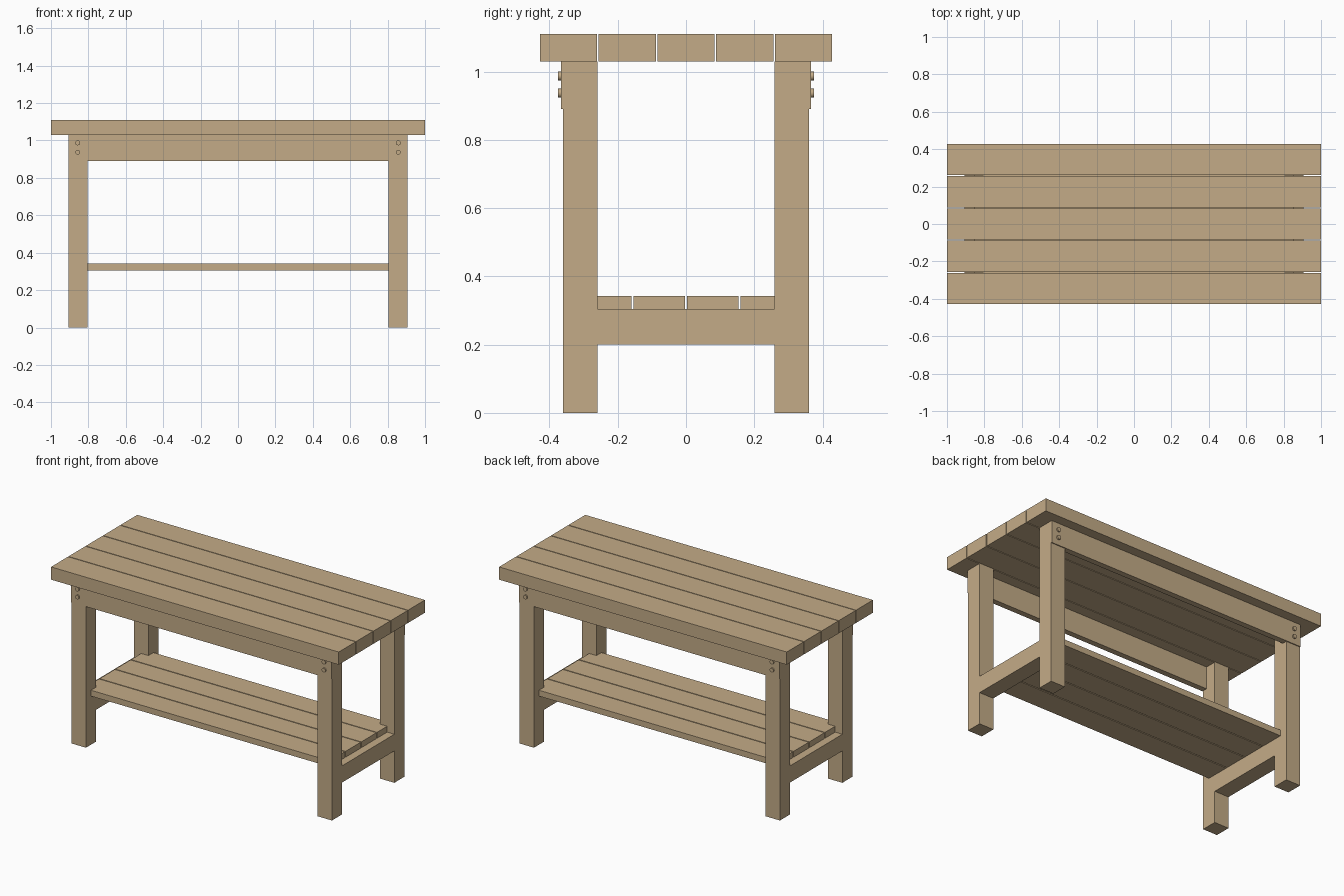
import bpy
import math

cube = bpy.data.objects.get("Cube")
if cube:
    bpy.data.objects.remove(cube, do_unlink=True)

WOOD = (0.55, 0.41, 0.245, 1.0)
wood = bpy.data.materials.new("light wood")
wood.use_nodes = True
wood.diffuse_color = WOOD
wood.node_tree.nodes["Principled BSDF"].inputs["Base Color"].default_value = WOOD


def box(name, x, y, z):
    """Box spanning the (low, high) ranges on each axis."""
    spans = (x, y, z)
    bpy.ops.mesh.primitive_cube_add(size=1, location=[(a + b) / 2 for a, b in spans])
    ob = bpy.context.object
    ob.name = name
    ob.scale = [abs(b - a) for a, b in spans]
    bpy.ops.object.transform_apply(location=False, rotation=False, scale=True)
    ob.data.materials.append(wood)
    return ob


def bolt(name, x, y, z):
    """Round bolt head whose axis runs front to back."""
    bpy.ops.mesh.primitive_cylinder_add(vertices=16, radius=0.013, depth=0.02,
                                        location=(x, y, z), rotation=(math.pi / 2, 0, 0))
    ob = bpy.context.object
    ob.name = name
    ob.data.materials.append(wood)
    bpy.ops.object.shade_smooth_by_angle(angle=math.radians(40))


def boards(name, count, half_x, half_y, gap, z):
    """Row of long parallel boards separated by narrow gaps."""
    width = (2 * half_y - gap * (count - 1)) / count
    for i in range(count):
        y = -half_y + i * (width + gap)
        box(f"{name}_{i + 1}", (-half_x, half_x), (y, y + width), z)


LEG_IN_X, LEG_OUT_X = 0.805, 0.905
LEG_IN_Y, LEG_OUT_Y = 0.26, 0.36
TOP_Z = 1.03

# Table top and lower shelf
boards("top_board", 5, 1.0, 0.428, 0.005, (TOP_Z, 1.11))
boards("shelf_board", 4, 0.855, 0.31, 0.006, (0.305, 0.342))

for sx, side in ((-1, "right"), (1, "left")):
    # Shelf rail between the legs at each end
    box(f"{side}_shelf_rail", (sx * LEG_IN_X, sx * LEG_OUT_X),
        (-LEG_IN_Y, LEG_IN_Y), (0.2, 0.305))
    for sy, end in ((-1, "front"), (1, "back")):
        # Square legs with two bolts near the top
        box(f"{end}_{side}_leg", (sx * LEG_IN_X, sx * LEG_OUT_X),
            (sy * LEG_IN_Y, sy * LEG_OUT_Y), (0, TOP_Z))
        for label, z in (("upper", 0.987), ("lower", 0.937)):
            bolt(f"{end}_{side}_{label}_bolt", sx * 0.857, sy * 0.365, z)

# Long aprons let into the outer faces of the legs
for sy, end in ((-1, "front"), (1, "back")):
    box(f"{end}_apron", (-LEG_OUT_X, LEG_OUT_X), (sy * 0.33, sy * 0.366), (0.89, TOP_Z))
